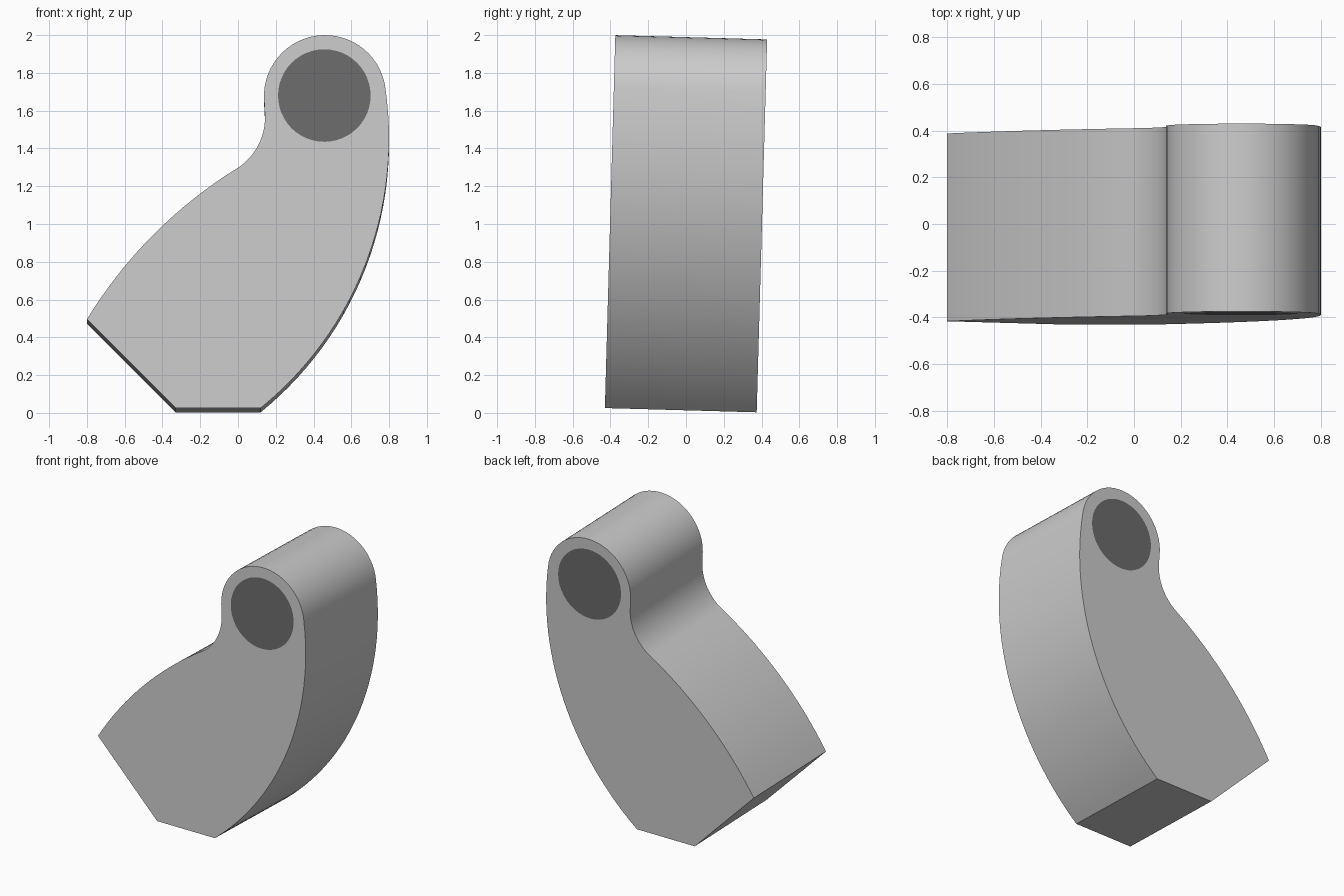
import bpy, bmesh
from math import cos, sin, pi, atan2
from mathutils import Vector, Matrix

if "Cube" in bpy.data.objects:
    bpy.data.objects.remove(bpy.data.objects["Cube"])

HALF = 0.402      # half the thickness
TILT = 0.028      # slight lean about x
BOSS = (0.457, 1.68)
LEAN = Matrix.Translation((0, 0, 1)) @ Matrix.Rotation(-TILT, 4, 'X') @ Matrix.Translation((0, 0, -1.011))


def arc3(a, b, c, n):
    """Points on the circle through a, b, c, from a to c."""
    (ax, az), (bx, bz), (cx, cz) = a, b, c
    d = 2 * (ax * (bz - cz) + bx * (cz - az) + cx * (az - bz))
    A, B, C = ax * ax + az * az, bx * bx + bz * bz, cx * cx + cz * cz
    ux = (A * (bz - cz) + B * (cz - az) + C * (az - bz)) / d
    uz = (A * (cx - bx) + B * (ax - cx) + C * (bx - ax)) / d
    r = ((ax - ux) ** 2 + (az - uz) ** 2) ** 0.5
    t0, t1, t2 = (atan2(p[1] - uz, p[0] - ux) for p in (a, b, c))
    span = (t2 - t0) % (2 * pi)
    if (t1 - t0) % (2 * pi) > span:
        span -= 2 * pi
    return [(ux + r * cos(t0 + span * i / n), uz + r * sin(t0 + span * i / n)) for i in range(n + 1)]


def circle(r, n=48):
    return [(BOSS[0] + r * cos(2 * pi * i / n), BOSS[1] + r * sin(2 * pi * i / n)) for i in range(n)]


def plate(name, loops):
    """Fill the loops front and back, with walls around each loop."""
    bm = bmesh.new()
    sides = []
    for y in (-HALF, HALF):
        rings, edges = [], []
        for loop in loops:
            vs = [bm.verts.new((x, y, z)) for x, z in loop]
            edges += [bm.edges.new((vs[i - 1], vs[i])) for i in range(len(vs))]
            rings.append(vs)
        bmesh.ops.triangle_fill(bm, edges=edges, use_beauty=True)
        sides.append(rings)
    for f, b in zip(*sides):
        for i in range(len(f)):
            bm.faces.new((f[i - 1], f[i], b[i], b[i - 1]))
    bmesh.ops.recalc_face_normals(bm, faces=bm.faces)
    bm.transform(LEAN)
    me = bpy.data.meshes.new(name)
    bm.to_mesh(me)
    bm.free()
    ob = bpy.data.objects.new(name, me)
    bpy.context.collection.objects.link(ob)
    bpy.ops.object.select_all(action='DESELECT')
    ob.select_set(True)
    bpy.context.view_layer.objects.active = ob
    bpy.ops.object.shade_smooth_by_angle(angle=0.5)
    return ob


# Lever outline, counter-clockwise from the lower left corner
outline = [(-0.33, 0.025)]
outline += arc3((0.12, 0.025), (0.68, 0.80), (0.78, 1.72), 28)
outline += arc3((0.775, 1.75), (BOSS[0], 2.0), (0.138, 1.66), 28)
outline += arc3((0.143, 1.57), (0.118, 1.44), (0.02, 1.312), 12)
outline += arc3((0.0, 1.298), (-0.4, 0.99), (-0.80, 0.495), 16)
plate("lever_body", [outline, circle(0.245)])

# Dark pin flush with both faces
pin = plate("pivot_pin", [circle(0.245)])
mat = bpy.data.materials.new("dark_grey")
mat.diffuse_color = (0.15, 0.15, 0.15, 1)
mat.use_nodes = True
mat.node_tree.nodes["Principled BSDF"].inputs["Base Color"].default_value = mat.diffuse_color
pin.data.materials.append(mat)
